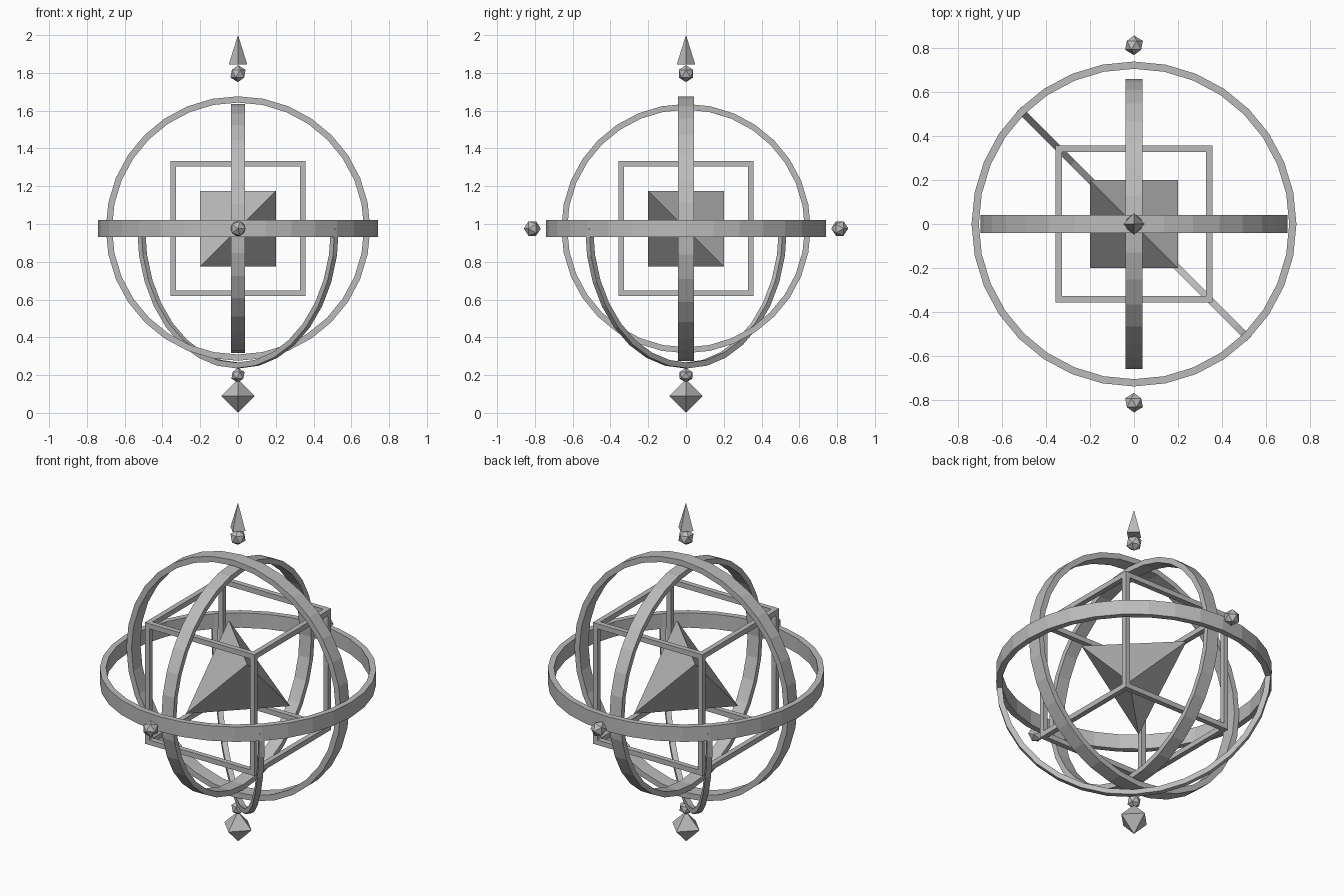
import bpy, bmesh
from math import pi, cos, sin
from mathutils import Matrix, Vector

cube = bpy.data.objects.get("Cube")
if cube:
    bpy.data.objects.remove(cube, do_unlink=True)

grey = bpy.data.materials.new("plain_grey")
grey.use_nodes = True
COLOUR = (0.5, 0.5, 0.5, 1)
grey.diffuse_color = COLOUR
grey.node_tree.nodes["Principled BSDF"].inputs["Base Color"].default_value = COLOUR

CENTRE = 0.976


def finish(name, bm, location, rotation=Matrix()):
    bmesh.ops.recalc_face_normals(bm, faces=bm.faces)
    mesh = bpy.data.meshes.new(name)
    bm.to_mesh(mesh)
    bm.free()
    mesh.materials.append(grey)
    obj = bpy.data.objects.new(name, mesh)
    obj.matrix_world = Matrix.Translation(location) @ rotation
    bpy.context.collection.objects.link(obj)
    return obj


def band(name, outer, thick, width, rotation=Matrix(), steps=32, arc=2 * pi):
    """Flat hoop, or an open arc with capped ends, swept around local z."""
    bm = bmesh.new()
    closed = arc > 6
    inner, h = outer - thick, width / 2
    profile = [(outer, -h), (outer, h), (inner, h), (inner, -h)]
    sections = []
    for i in range(steps if closed else steps + 1):
        a = -arc * i / steps
        sections.append([bm.verts.new((r * cos(a), r * sin(a), z)) for r, z in profile])
    for i in range(steps):
        p, q = sections[i], sections[(i + 1) % len(sections)]
        for j in range(4):
            k = (j + 1) % 4
            bm.faces.new((p[j], p[k], q[k], q[j]))
    if not closed:
        bm.faces.new(sections[0])
        bm.faces.new(sections[-1])
    return finish(name, bm, (0, 0, CENTRE), rotation)


def hull(name, points, location):
    bm = bmesh.new()
    for p in points:
        bm.verts.new(p)
    bmesh.ops.convex_hull(bm, input=bm.verts)
    return finish(name, bm, location)


def bead(name, radius, location, rotation=Matrix()):
    bm = bmesh.new()
    bmesh.ops.create_icosphere(bm, subdivisions=1, radius=radius)
    return finish(name, bm, location, rotation)


# Nested rings and the lower support arc
upright = Matrix.Rotation(pi / 2, 4, "X")
band("horizontal_ring", 0.74, 0.033, 0.088)
band("front_ring", 0.70, 0.033, 0.083, upright)
band("side_ring", 0.66, 0.031, 0.076, Matrix.Rotation(pi / 2, 4, "Y"))
band("support_arc", 0.74, 0.03, 0.03,
     Matrix.Rotation(-pi / 4, 4, "Z") @ upright, steps=16, arc=pi)

# Open cube frame: x bars own the corners, the others fit between them
HALF, BAR = 0.358, 0.03
bm = bmesh.new()
for axis in range(3):
    size = Vector((BAR, BAR, BAR))
    size[axis] = 2 * HALF if axis == 0 else 2 * (HALF - BAR)
    for s in (-1, 1):
        for t in (-1, 1):
            pos = Vector()
            pos[(axis + 1) % 3] = s * (HALF - BAR / 2)
            pos[(axis + 2) % 3] = t * (HALF - BAR / 2)
            bmesh.ops.create_cube(bm, size=1, matrix=Matrix.Translation(pos) @ Matrix.Diagonal(size).to_4x4())
finish("cube_frame", bm, (0, 0, CENTRE))

# Tetrahedral core
c = 0.2
hull("core", [(-c, -c, -c), (c, -c, c), (-c, c, c), (c, c, -c)], (0, 0, CENTRE))

# Beads around the rings
bead("top_bead", 0.045, (0, 0, 1.796))
bead("bottom_bead", 0.039, (0, 0, 0.199))
for name, side in (("front_bead", -1), ("back_bead", 1)):
    bead(name, 0.045, (0, side * 0.814, CENTRE), Matrix.Rotation(-side * pi / 2, 4, "X"))

# Four-sided spire on top, octahedral pendant below
r = 0.049
hull("top_spire", [(r, 0, 0), (-r, 0, 0), (0, r, 0), (0, -r, 0), (0, 0, 0.155)], (0, 0, 1.845))
r = 0.089
hull("bottom_pendant", [(r, 0, 0), (-r, 0, 0), (0, r, 0), (0, -r, 0), (0, 0, r), (0, 0, -r)], (0, 0, r))
